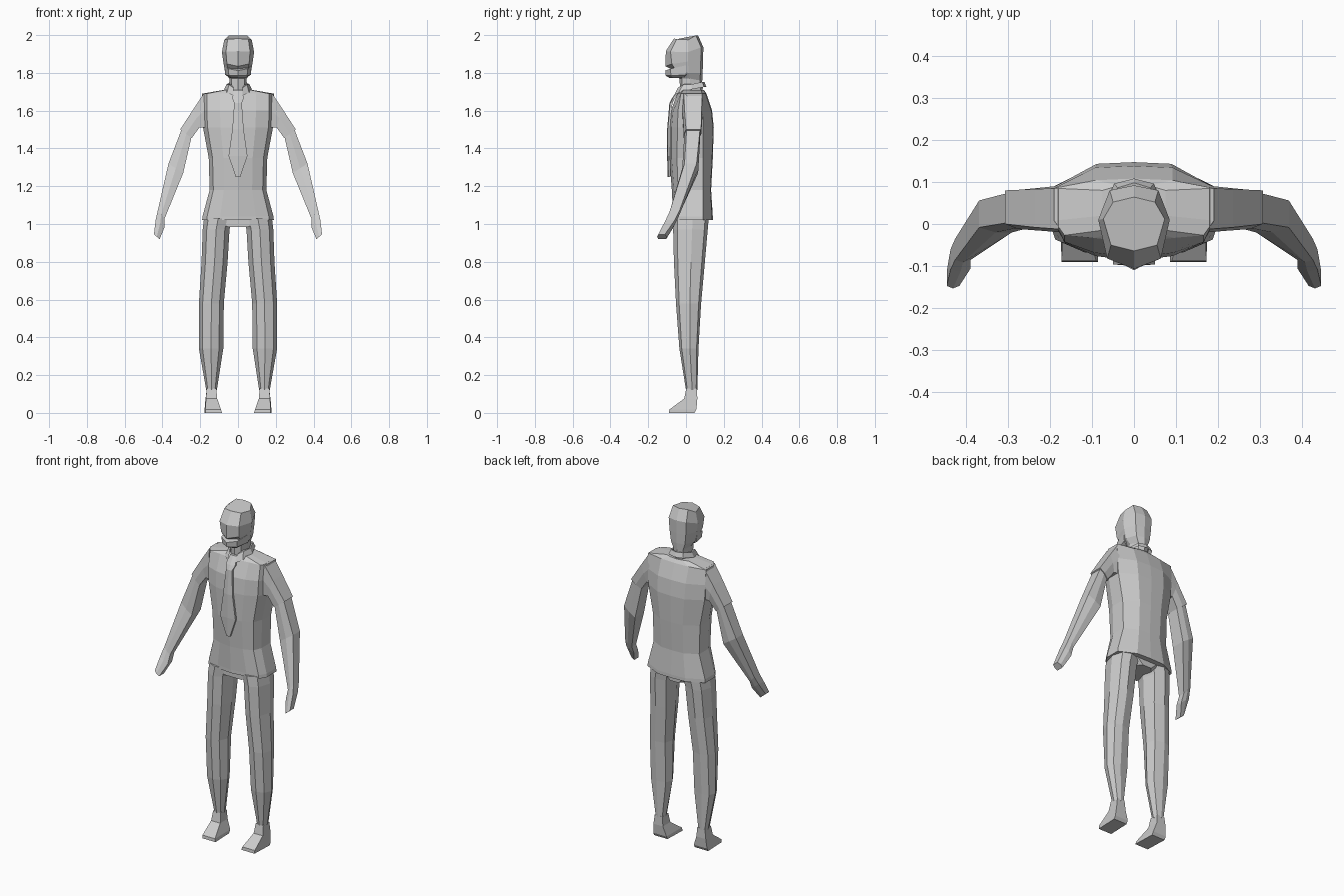
import bpy, bmesh
from mathutils import Vector

mat = bpy.data.materials.new("plain grey")
mat.diffuse_color = (0.6, 0.6, 0.6, 1)


def finish(name, bm):
    bmesh.ops.remove_doubles(bm, verts=bm.verts, dist=0.0005)
    bmesh.ops.recalc_face_normals(bm, faces=bm.faces)
    me = bpy.data.meshes.new(name)
    bm.to_mesh(me)
    bm.free()
    ob = bpy.data.objects.new(name, me)
    bpy.context.collection.objects.link(ob)
    me.materials.append(mat)
    return ob


def loft(name, rings, caps=(True, True), closed=True, mirror=False):
    """Skin a list of equal-length point rings."""
    bm = bmesh.new()
    rows = [[bm.verts.new(p) for p in r] for r in rings]
    n = len(rows[0])
    for a, b in zip(rows, rows[1:]):
        for i in range(n if closed else n - 1):
            j = (i + 1) % n
            bm.faces.new((a[i], a[j], b[j], b[i]))
    for use, row in zip(caps, (rows[0], rows[-1])):
        if use:
            bm.faces.new(row)
    ob = finish(name, bm)
    if mirror:
        ob.modifiers.new("Mirror", 'MIRROR')
    return ob


def sym(half):
    """Complete a ring whose first and last points lie on x = 0."""
    return half + [(-x, y, z) for x, y, z in half[-2:0:-1]]


# shirt body: height, half width, front, back, side front, side back
body = [(1.02, .19, -.068, .142, -.02, .09),
        (1.04, .188, -.068, .142, -.02, .09),
        (1.18, .15, -.075, .133, -.015, .09),
        (1.35, .155, -.088, .142, -.015, .09),
        (1.51, .185, -.088, .147, -.01, .09),
        (1.60, .19, -.08, .138, -.012, .088),
        (1.69, .19, -.045, .108, -.012, .085),
        (1.71, .075, -.03, .095, 0, .08)]
loft("shirt", [sym([(0, f, z), (.5 * w, f + .012, z), (.87 * w, f * .45 + sf * .55, z),
                    (w, sf + .02, z), (w, sb, z), (.48 * w, b - .004, z), (0, b, z)])
               for z, w, f, b, sf, sb in body])

# short sleeves: outer/upper and inner/lower corners, front and back depth
def limb_ring(top, low, f, b, f2, b2):
    mid = ((top[0] + low[0]) / 2, (top[1] + low[1]) / 2)
    return [(top[0], f, top[1]), (top[0], b, top[1]), (mid[0], (b + b2) / 2 + .006, mid[1]),
            (low[0], b2, low[1]), (low[0], f2, low[1]), (mid[0], (f + f2) / 2 - .006, mid[1])]

loft("sleeve", [limb_ring((.18, 1.692), (.175, 1.51), -.012, .085, -.015, .085),
                limb_ring((.235, 1.61), (.205, 1.51), -.008, .083, -.012, .078),
                limb_ring((.306, 1.50), (.245, 1.455), 0, .08, -.012, .07)], mirror=True)

# bare arms running into simple mitten hands
loft("arm", [limb_ring((.295, 1.51), (.245, 1.465), .004, .075, -.008, .066),
             limb_ring((.368, 1.32), (.29, 1.27), -.008, .056, -.02, .064),
             limb_ring((.425, 1.07), (.388, 1.03), -.085, -.035, -.085, -.045),
             limb_ring((.436, 1.02), (.388, .985), -.108, -.06, -.105, -.065),
             limb_ring((.445, .945), (.415, .92), -.147, -.112, -.147, -.105)], mirror=True)

# trouser legs: height, inner x, outer x, front, back
leg = [(1.03, .03, .18, -.068, .12), (.97, .045, .187, -.068, .115),
       (.80, .055, .193, -.064, .10), (.58, .075, .207, -.053, .08),
       (.34, .078, .207, -.035, .066), (.12, .112, .168, .0, .06)]
rings = []
for z, i, o, f, b in leg:
    c, h = (i + o) / 2, (o - i) / 2
    m = (f + b) / 2
    d = (b - f) / 2
    rings.append([(c, f, z), (c + .7 * h, m - .75 * d, z), (o, m + .1 * d, z),
                  (c + .75 * h, m + .8 * d, z), (c + .1 * h, b, z),
                  (c - .75 * h, m + .8 * d, z), (i, m, z), (c - .65 * h, m - .75 * d, z)])
loft("trouser_leg", rings, mirror=True)

# seat of the trousers between the legs
loft("trouser_seat", [[(x, y, z) for x, y in
     ((-w, -.045), (w, -.045), (w, .08), (.5 * w, .11), (-.5 * w, .11), (-w, .08))]
     for z, w in ((.985, .055), (1.03, .15))])

# wedge-shaped feet
loft("foot", [[(.115, .002, .13), (.165, .002, .13), (.165, .058, .13), (.115, .058, .13)],
              [(.11, -.01, .075), (.17, -.01, .075), (.172, .06, .075), (.11, .06, .075)],
              [(.09, -.088, .018), (.172, -.088, .018), (.177, .055, .018), (.09, .055, .018)],
              [(.085, -.09, 0), (.172, -.09, 0), (.177, .045, 0), (.09, .045, 0)]], mirror=True)

# head: height, half width, front point, front side, side, back
def head_ring(w, f, fs, s, b, zf, zs, zb):
    return sym([(0, f, zf), (.75 * w, fs, (zf + zs) / 2), (w, s, zs), (.68 * w, b - .012, zb), (0, b, zb)])

loft("head", [head_ring(.042, -.03, -.02, .02, .082, 1.70, 1.70, 1.70),
              head_ring(.046, -.035, -.022, .02, .086, 1.77, 1.77, 1.76),
              head_ring(.068, -.07, -.05, .015, .088, 1.815, 1.80, 1.80),
              head_ring(.078, -.108, -.075, .01, .09, 1.835, 1.86, 1.86),
              head_ring(.085, -.107, -.082, .01, .092, 1.915, 1.91, 1.935),
              head_ring(.073, -.064, -.05, .012, .064, 1.982, 1.975, 1.998)])

# jutting jaw below the mouth gap
loft("jaw", [sym([(0, -.085, 1.772), (.035, -.065, 1.772), (.045, -.01, 1.775), (0, .0, 1.775)]),
             sym([(0, -.107, 1.785), (.048, -.08, 1.785), (.068, .0, 1.79), (0, .01, 1.79)]),
             sym([(0, -.11, 1.812), (.052, -.082, 1.822), (.072, .0, 1.84), (0, .01, 1.84)])])

# folded collar, open at the throat
def collar_row(w, f, b, zf, zb):
    half = [(.025, f, zf), (.8 * w, f + .025, zf + .015), (w, .03, zb - .012), (.65 * w, b - .012, zb)]
    return half + [(0, b, zb)] + [(-x, y, z) for x, y, z in half[::-1]]

loft("collar", [collar_row(.05, -.035, .088, 1.70, 1.70),
                collar_row(.052, -.035, .09, 1.725, 1.75),
                collar_row(.06, -.042, .098, 1.722, 1.752),
                collar_row(.073, -.064, .108, 1.68, 1.725)], (False, False), closed=False)

# necktie: height, half width, depth of its face
tie = [(1.71, .022, -.045), (1.665, .03, -.075), (1.64, .02, -.088), (1.50, .03, -.1),
       (1.36, .05, -.1), (1.25, .012, -.097)]
loft("necktie", [[(-w, y + .004, z), (0, y, z), (w, y + .004, z), (w, y + .016, z), (-w, y + .016, z)]
                 for z, w, y in tie])
